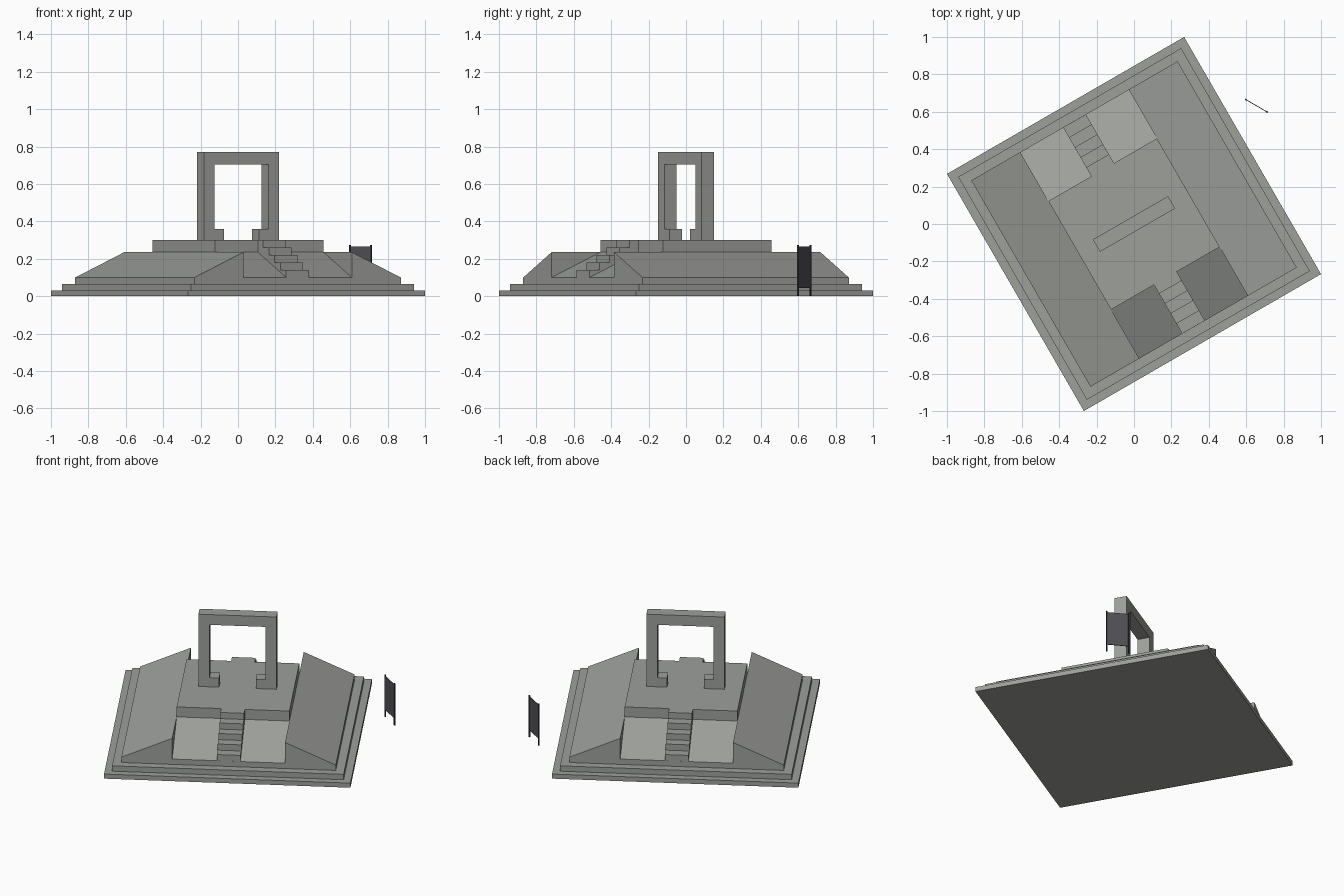
import bpy, math
from mathutils import Matrix

if "Cube" in bpy.data.objects:
    bpy.data.objects.remove(bpy.data.objects["Cube"])

TURN = Matrix.Rotation(math.radians(30), 4, 'Z')


def material(name, rgb):
    m = bpy.data.materials.new(name)
    m.diffuse_color = (*rgb, 1)
    m.use_nodes = True
    m.node_tree.nodes["Principled BSDF"].inputs["Base Color"].default_value = m.diffuse_color
    return m


STONE = material("grey_stone", (0.34, 0.35, 0.33))
PANEL = material("dark_panel", (0.08, 0.08, 0.09))
METAL = material("black_metal", (0.035, 0.035, 0.035))


def prism(name, profile, lo, hi, axis='Y', mat=STONE, matrix=TURN):
    """Extrude a profile (a, z) between lo and hi along the X or Y axis."""
    n = len(profile)
    verts = [(a, d, z) if axis == 'Y' else (d, a, z)
             for d in (lo, hi) for a, z in profile]
    faces = [tuple(range(n)), tuple(range(2 * n - 1, n - 1, -1))]
    faces += [(i, i + n, (i + 1) % n + n, (i + 1) % n) for i in range(n)]
    me = bpy.data.meshes.new(name)
    me.from_pydata(verts, [], faces)
    # make normals point outward
    import bmesh
    bm = bmesh.new()
    bm.from_mesh(me)
    bmesh.ops.recalc_face_normals(bm, faces=bm.faces)
    bm.to_mesh(me)
    bm.free()
    me.materials.append(mat)
    ob = bpy.data.objects.new(name, me)
    bpy.context.collection.objects.link(ob)
    ob.matrix_world = matrix
    return ob


def box(name, x0, x1, y0, y1, z0, z1, **kw):
    return prism(name, [(x0, z0), (x1, z0), (x1, z1), (x0, z1)], y0, y1, **kw)


# stepped square base
for i, (h, z0, z1) in enumerate([(0.732, 0, 0.03), (0.688, 0.03, 0.065),
                                 (0.637, 0.065, 0.10)]):
    box(f"base_slab_{i + 1}", -h, h, -h, h, z0, z1)

# raised platform
P = 0.335
box("platform", -P, P, -P, P, 0.10, 0.30)

for s, side in ((-1, "left"), (1, "right")):
    # sloping side bank with an upright inner wall
    prism(f"{side}_bank", [(s * 0.637, 0.10), (s * P, 0.10), (s * P, 0.235)],
          -0.637, 0.637)
    # arch leg and its inner foot block
    box(f"{side}_arch_leg", *sorted((s * 0.166, s * 0.232)), -0.038, 0.038, 0.30, 0.705)
    box(f"{side}_arch_foot", *sorted((s * 0.109, s * 0.166)), -0.038, 0.038, 0.30, 0.36)

box("arch_lintel", -0.232, 0.232, -0.038, 0.038, 0.705, 0.772)

# ramps and stairs at both ends
for s, end in ((-1, "front"), (1, "back")):
    prism(f"{end}_ramp", [(s * P, 0.10), (s * 0.637, 0.10), (s * P, 0.235)],
          -P, P, axis='X')
    profile = [(s * P, 0.10), (s * P, 0.30)]
    for k in range(5):
        y = s * (0.39 + 0.0617 * k)
        profile += [(y, 0.30 - 0.04 * k), (y, 0.26 - 0.04 * k)]
    prism(f"{end}_stairs", profile, -0.07, 0.07, axis='X')

# free-standing sign beside the base
SIGN = Matrix.Translation((0.655, 0.632, 0)) @ Matrix.Rotation(math.radians(-30), 4, 'Z')
box("sign_panel", -0.064, 0.064, -0.002, 0.002, 0.045, 0.265, mat=PANEL, matrix=SIGN)
for s, side in ((-1, "left"), (1, "right")):
    box(f"{side}_sign_post", s * 0.066 - 0.004, s * 0.066 + 0.004, -0.004, 0.004,
        0, 0.273, mat=METAL, matrix=SIGN)
